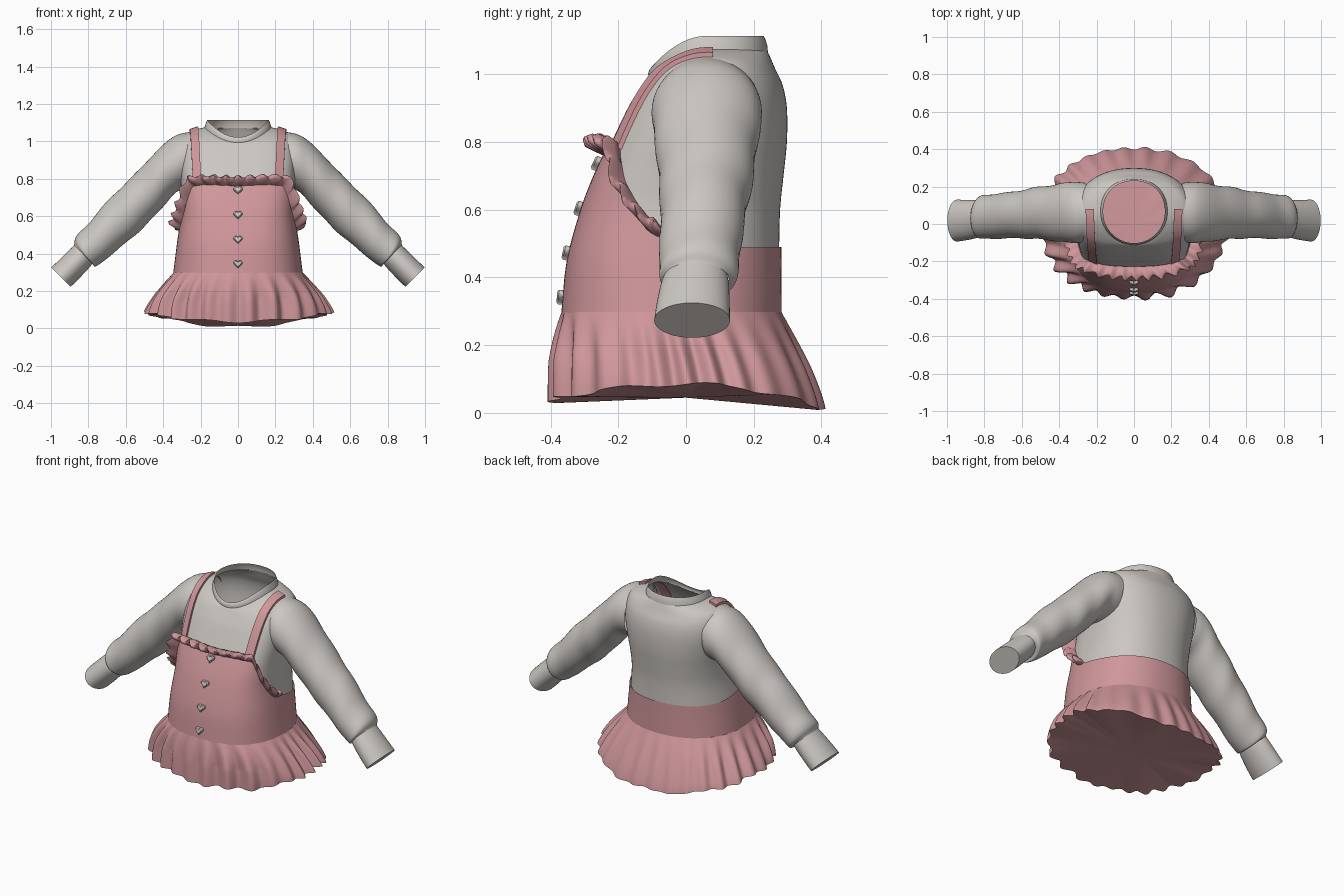
import bpy, bmesh
from math import sin, cos, pi, radians, degrees, atan2
from mathutils import Vector
from mathutils.bvhtree import BVHTree

if "Cube" in bpy.data.objects:
    bpy.data.objects.remove(bpy.data.objects["Cube"])


def material(name, rgb):
    m = bpy.data.materials.new(name)
    m.diffuse_color = (*rgb, 1)
    m.use_nodes = True
    m.node_tree.nodes["Principled BSDF"].inputs["Base Color"].default_value = m.diffuse_color
    return m


GREY = material("warm grey knit", (0.60, 0.57, 0.54))
PINK = material("dusty pink cloth", (0.63, 0.31, 0.33))


def interp(rows, u):
    """Smooth interpolation of rows (key, values...) at key u."""
    u = min(max(u, rows[0][0]), rows[-1][0])
    i = 0
    while i < len(rows) - 2 and u > rows[i + 1][0]:
        i += 1
    a, b = rows[i], rows[i + 1]
    p, q = rows[max(i - 1, 0)], rows[min(i + 2, len(rows) - 1)]
    h = b[0] - a[0]
    t = (u - a[0]) / h
    out = []
    for k in range(1, len(a)):
        ma = (b[k] - p[k]) / (b[0] - p[0]) * h
        mb = (q[k] - a[k]) / (q[0] - a[0]) * h
        out.append((2*t**3 - 3*t*t + 1)*a[k] + (t**3 - 2*t*t + t)*ma
                   + (3*t*t - 2*t**3)*b[k] + (t**3 - t*t)*mb)
    return out


def loft(name, rows, mat, closed=True, cap_first=False, cap_last=False, angle=50):
    """Skin a list of point rows with quads."""
    bm = bmesh.new()
    vs = [[bm.verts.new(p) for p in row] for row in rows]
    n = len(rows[0])
    for j in range(len(rows) - 1):
        for i in range(n if closed else n - 1):
            k = (i + 1) % n
            bm.faces.new((vs[j][i], vs[j][k], vs[j + 1][k], vs[j + 1][i]))
    if cap_first:
        bm.faces.new(vs[0][::-1])
    if cap_last:
        bm.faces.new(vs[-1])
    bmesh.ops.remove_doubles(bm, verts=bm.verts, dist=1e-5)
    bmesh.ops.recalc_face_normals(bm, faces=bm.faces)
    mesh = bpy.data.meshes.new(name)
    bm.to_mesh(mesh)
    bm.free()
    mesh.materials.append(mat)
    ob = bpy.data.objects.new(name, mesh)
    bpy.context.collection.objects.link(ob)
    bpy.ops.object.select_all(action='DESELECT')
    ob.select_set(True)
    bpy.context.view_layer.objects.active = ob
    bpy.ops.object.shade_smooth_by_angle(angle=radians(angle))
    return ob


# Torso rings: side height, half width, front y, back y, front z, back z, front squareness
TORSO = [
    (0.29, 0.340, -0.362, 0.275, 0.29, 0.29, 2.5),
    (0.45, 0.320, -0.345, 0.275, 0.45, 0.45, 2.7),
    (0.60, 0.300, -0.305, 0.278, 0.60, 0.60, 3.0),
    (0.70, 0.300, -0.267, 0.288, 0.70, 0.70, 3.3),
    (0.80, 0.308, -0.220, 0.298, 0.80, 0.80, 3.5),
    (0.90, 0.315, -0.172, 0.298, 0.90, 0.90, 3.4),
    (0.98, 0.310, -0.145, 0.285, 0.945, 0.97, 3.0),
    (1.04, 0.280, -0.125, 0.262, 0.975, 1.02, 2.6),
    (1.065, 0.220, -0.115, 0.247, 0.99, 1.055, 2.2),
    (1.075, 0.175, -0.108, 0.240, 0.995, 1.07, 2.0)]
# Upper edge of the dress: degrees from the front, height
EDGE = [(0, .775), (40, .775), (47, .73), (57, .65), (76, .545),
        (100, .505), (125, .49), (180, .49)]
SEG = 128
ANGLES = [2 * pi * i / SEG for i in range(SEG)]


def oval(th, hw, yf, yb, zs, zf, zb, n):
    c, s = cos(th), sin(th)
    e = n if s < 0 else 2.2
    r = (abs(c)**e + abs(s)**e) ** (-1 / e)
    z = zs + ((zf if s < 0 else zb) - zs) * s * s
    return Vector((hw * c * r, (yf + yb) / 2 + (yb - yf) / 2 * s * r, z))


def torso(th, v, off=0.0):
    hw, yf, yb, zf, zb, n = interp(TORSO, v)
    return oval(th, hw + off, yf - off, yb + off, v, zf, zb, n)


def from_front(th):
    return abs((degrees(th) + 270) % 360 - 180)


def edge(th):
    return interp(EDGE, from_front(th))[0]


# Shirt body, open at the neck
rows = []
for j in range(41):
    t = 1 - (1 - j / 40) ** 1.8
    rows.append([torso(a, (edge(a) - .01) * (1 - t) + 1.075 * t) for a in ANGLES])
shirt = loft("shirt_body", rows, GREY)

# Collar band
loft("collar", [[oval(a, hw, yf, yb, zs, zf, zb, 2) for a in ANGLES] for hw, yf, yb, zs, zf, zb in (
    (.180, -.110, .242, 1.070, .990, 1.065), (.176, -.112, .240, 1.085, 1.003, 1.085),
    (.170, -.108, .235, 1.102, 1.015, 1.102), (.165, -.102, .230, 1.114, 1.022, 1.113))], GREY)

# Dress bodice
loft("bodice", [[torso(a, .29 + (edge(a) - .29) * j / 24, .007) for a in ANGLES]
                for j in range(25)], PINK)

# Gathered skirt, closed underneath
SKIRT_SEG, STEPS = 384, 18


def skirt(th, t):
    s = sin(th)
    front, back = max(0, -s), max(0, s)
    top = torso(th, .30, .006)
    hem = oval(th, .495, -.395, .405, .085, .035, .008, 2.2)
    power = 1.15 + 1.9 * front ** 2 + .1 * back
    f = 1 - (1 - t) ** power
    p = Vector((top.x + (hem.x - top.x) * f, top.y + (hem.y - top.y) * f,
                top.z + (hem.z - top.z) * t))
    fold = cos(27 * th + 1.6 * sin(3 * th))
    amp = (.022 - .013 * back) * min(1, t * 1.8) * (.7 + .3 * sin(5 * th + 1))
    out = Vector((p.x, p.y, 0)).normalized()
    return p + out * amp * fold + Vector((0, 0, .006 * t * sin(9 * th)))


th_s = [2 * pi * i / SKIRT_SEG for i in range(SKIRT_SEG)]
rows = [[Vector((0, 0, .045))] * SKIRT_SEG]
rows += [[skirt(a, 1 - j / STEPS) for a in th_s] for j in range(STEPS + 1)]
loft("skirt", rows, PINK)

# Wavy frill along the front edge of the bodice
rows = []
for i in range(341):
    d = -84 + 168 * i / 340
    th = radians(d - 90)
    base = torso(th, edge(th), .005)
    out = Vector((base.x, base.y - .03, 0)).normalized()
    wave = sin(radians(d) * 36 + .8 * sin(radians(d) * 5))
    taper = min(1, (85 - abs(d)) / 6)
    ring = []
    for o, z, w in ((-.004, -.02, 0), (.022, -.006, .3), (.052, .016, 1),
                    (.056, .032, 1.1), (.040, .038, 1), (.012, .030, .5), (-.010, .020, 0)):
        ring.append(base + out * (o + w * .011 * wave) * (.3 + .7 * taper)
                    + Vector((0, 0, (z + w * .007 * cos(radians(d) * 36)) * taper)))
    rows.append(ring)
loft("bodice_frill", rows, PINK, cap_first=True, cap_last=True, angle=80)

# Shoulder straps laid on the shirt
tree = BVHTree.FromPolygons([v.co for v in shirt.data.vertices],
                            [tuple(p.vertices) for p in shirt.data.polygons])
centre = Vector((0, .08, .75))
for side, label in ((1, "left"), (-1, "right")):
    rows = []
    for i in range(33):
        t = i / 32
        ang = radians(174 - 84 * t)
        direction = Vector((0, cos(ang), sin(ang)))
        ring = []
        for dx, lift in ((-.022, -.004), (.022, -.004), (.022, .014), (-.022, .014)):
            start = centre + direction + Vector((side * (.219 + .018 * t + dx), 0, 0))
            hit = tree.ray_cast(start, -direction)[0]
            if hit is None:
                hit = start - direction * .68
            ring.append(hit + direction * lift)
        rows.append(ring)
    loft(label + "_strap", rows, PINK, cap_first=True, cap_last=True, angle=40)

# Sleeves and cuffs: key, upper x z, lower x z, centre y, half depth
SLEEVE = [
    (0, .25, 1.052, .27, .745, .062, .158), (1, .345, 1.025, .32, .735, .062, .163),
    (2, .47, .912, .38, .675, .060, .150), (3, .58, .795, .47, .575, .058, .138),
    (4, .68, .700, .56, .490, .050, .126), (5, .79, .572, .67, .400, .042, .120),
    (6, .865, .490, .755, .332, .036, .115), (7, .877, .442, .778, .345, .030, .097)]
CUFF = [
    (0, .870, .450, .773, .353, .029, .094), (1, .895, .425, .795, .325, .026, .101),
    (2, .950, .372, .848, .268, .021, .108), (3, .998, .325, .895, .222, .018, .112)]


def tube(sections, side, steps, wrinkle):
    rows = []
    for j in range(steps + 1):
        u = sections[-1][0] * j / steps
        ux, uz, lx, lz, y, ry = interp(sections, u)
        ring = []
        for i in range(48):
            a = 2 * pi * i / 48
            k = 1 + wrinkle * sin(u * 4.3 + 2 * sin(a + 1)) * min(1, u / 2)
            c, s = cos(a) * k, sin(a) * k
            ring.append((side * ((ux + lx) / 2 + (ux - lx) / 2 * c), y + ry * s,
                         (uz + lz) / 2 + (uz - lz) / 2 * c))
        rows.append(ring)
    return rows


for side, label in ((1, "left"), (-1, "right")):
    loft(label + "_sleeve", tube(SLEEVE, side, 56, .018), GREY)
    loft(label + "_cuff", tube(CUFF, side, 12, 0), GREY, cap_last=True)

# Heart buttons down the front
for k, z in enumerate((.735, .603, .472, .342)):
    lo, mid, hi = (torso(-pi / 2, z + d, .007) for d in (-.03, 0, .03))
    up = (hi - lo).normalized()
    right = Vector((1, 0, 0))
    out = right.cross(up) * -1
    if out.y > 0:
        out = -out
    rows = []
    for depth, size in ((-.004, .0015), (.012, .0015), (.017, .0011)):
        ring = []
        for i in range(32):
            a = 2 * pi * i / 32
            hx = 16 * sin(a) ** 3
            hz = 13 * cos(a) - 5 * cos(2 * a) - 2 * cos(3 * a) - cos(4 * a) + 2
            ring.append(mid + right * hx * size + up * hz * size + out * depth)
        rows.append(ring)
    loft("heart_button_%d" % (k + 1), rows, GREY, cap_first=True, cap_last=True, angle=35)
